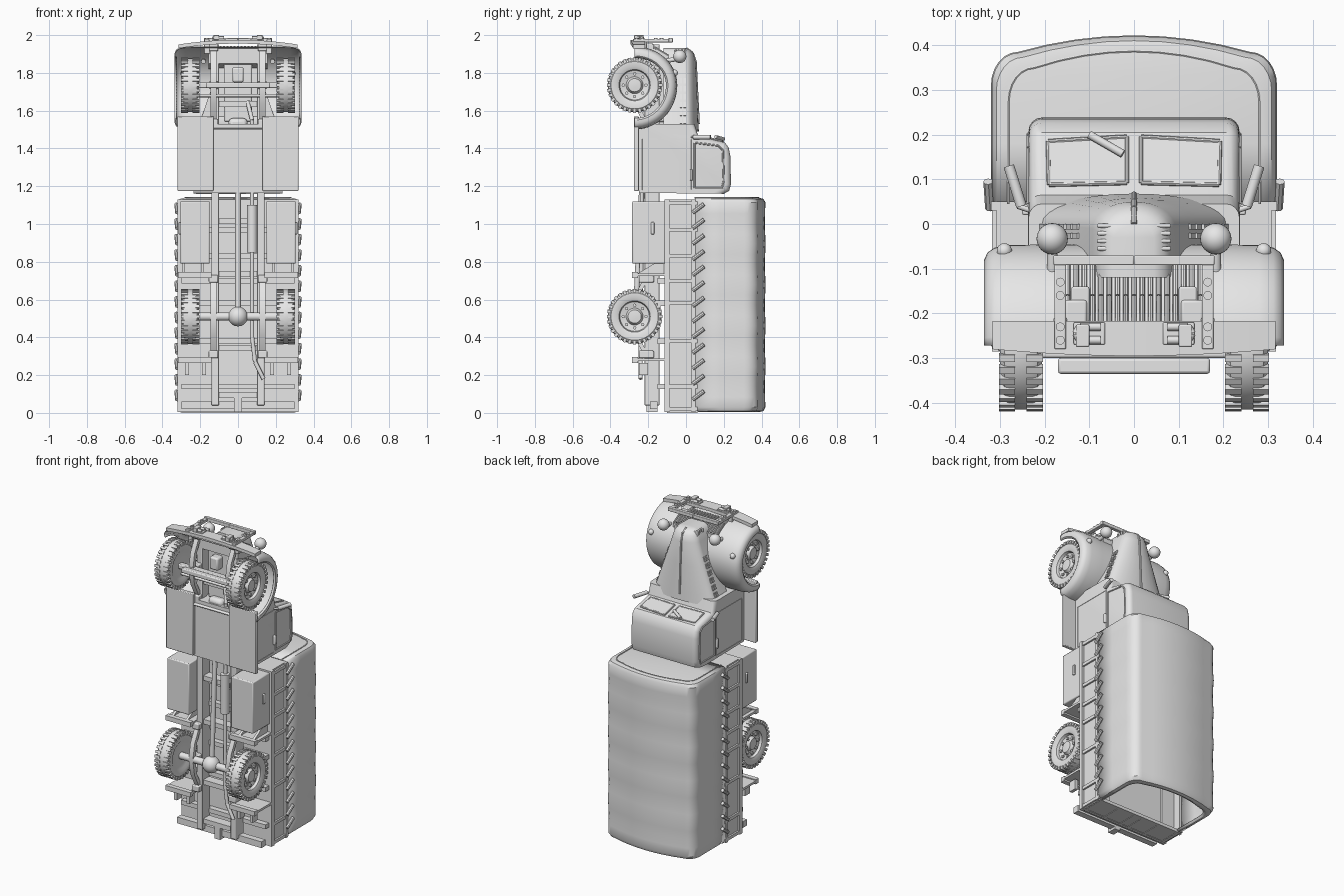
import bpy, bmesh, math
from mathutils import Vector, Matrix

cube = bpy.data.objects.get("Cube")
if cube:
    bpy.data.objects.remove(cube)

grey = bpy.data.materials.new("plain grey")
grey.use_nodes = True
grey.diffuse_color = (0.8, 0.8, 0.8, 1)
grey.node_tree.nodes["Principled BSDF"].inputs["Base Color"].default_value = grey.diffuse_color


def finish(name, bm, mirror=False, bevel=0, solid=0):
    bmesh.ops.recalc_face_normals(bm, faces=bm.faces)
    mesh = bpy.data.meshes.new(name)
    bm.to_mesh(mesh)
    bm.free()
    mesh.materials.append(grey)
    for p in mesh.polygons:
        p.use_smooth = True
    mesh.set_sharp_from_angle(angle=math.radians(35))
    ob = bpy.data.objects.new(name, mesh)
    bpy.context.collection.objects.link(ob)
    if solid:
        ob.modifiers.new("thickness", "SOLIDIFY").thickness = solid
    if bevel:
        b = ob.modifiers.new("bevel", "BEVEL")
        b.width, b.segments = bevel, 2
    if mirror:
        ob.modifiers.new("mirror", "MIRROR")
    return ob


def add_box(bm, x, y, z, turn=None):
    mid = Vector([(a[0] + a[1]) / 2 for a in (x, y, z)])
    size = [abs(a[1] - a[0]) for a in (x, y, z)] + [1]
    m = Matrix.Translation(mid) @ Matrix.Diagonal(size)
    bmesh.ops.create_cube(bm, size=1, matrix=turn @ m if turn else m)


def boxes(name, items, **kw):
    bm = bmesh.new()
    for it in items:
        add_box(bm, *it)
    return finish(name, bm, **kw)


def add_rod(bm, a, b, r, r2=None, sides=12):
    a, b = Vector(a), Vector(b)
    m = Matrix.Translation((a + b) / 2) @ (b - a).to_track_quat("Z", "Y").to_matrix().to_4x4()
    bmesh.ops.create_cone(bm, cap_ends=True, segments=sides, radius1=r,
                          radius2=r if r2 is None else r2, depth=(b - a).length, matrix=m)


def rods(name, paths, r, closed=False, sides=12, **kw):
    bm = bmesh.new()
    for p in paths:
        ends = p[1:] + (p[:1] if closed else [])
        for a, b in zip(p, ends):
            add_rod(bm, a, b, r, sides=sides)
    return finish(name, bm, **kw)


def loft(name, rings, closed=True, caps=(True, True), **kw):
    bm = bmesh.new()
    rows = [[bm.verts.new(p) for p in ring] for ring in rings]
    n = len(rows[0])
    for a, b in zip(rows, rows[1:]):
        for i in range(n if closed else n - 1):
            j = (i + 1) % n
            bm.faces.new((a[i], a[j], b[j], b[i]))
    for row, cap in zip((rows[0], rows[-1]), caps):
        if cap:
            bm.faces.new(row)
    return finish(name, bm, **kw)


def prism(name, outline, x0, x1, **kw):
    return loft(name, [[(x, y, z) for y, z in outline] for x in (x0, x1)], **kw)


def ball(name, centre, r, **kw):
    bm = bmesh.new()
    bmesh.ops.create_uvsphere(bm, u_segments=24, v_segments=14, radius=r,
                              matrix=Matrix.Translation(centre))
    return finish(name, bm, **kw)


# Canvas cover: arched section, sagging slightly between the hoops
def cover_ring(z, off):
    w, top = 0.32 - off, 0.385 - off
    half = [(w, 0.05), (w, 0.18), (w, top - 0.075)]
    for i in range(1, 7):
        a = math.radians(15 * i)
        half.append((w - 0.06 + 0.06 * math.cos(a), top - 0.075 + 0.075 * math.sin(a)))
    for k in (0.75, 0.5, 0.25, 0):
        half.append(((w - 0.06) * k, top + 0.037 * (1 - k * k)))
    return [(x, y, z) for x, y in half] + [(-x, y, z) for x, y in half[-2::-1]]


stations = [(0.012, 0.045), (0.005, 0.03), (0.01, 0.012), (0.03, 0.002)]
for i in range(1, 20):
    stations.append((0.03 + i * 0.054, 0.004 * abs(math.sin(math.pi * i / 4))))
stations += [(1.115, 0.002), (1.133, 0.012), (1.138, 0.03)]
loft("canvas_cover", [cover_ring(z, o) for z, o in stations], closed=False,
     caps=(False, True), solid=0.008)
rods("cover_front_seam", [[(x * 0.97, y - 0.005, 1.139) for x, y, z in cover_ring(0, 0.03)]], 0.003, sides=6)

# Cargo bed
boxes("bed_floor", [((-0.31, 0.31), (-0.115, -0.09), (0.005, 1.13))])
boxes("bed_ends", [((-0.305, 0.305), (-0.1, 0.06), z) for z in ((0.003, 0.02), (1.112, 1.13))])
boxes("bed_sides", [((0.292, 0.307), (-0.1, 0.065), (0.005, 1.13))], mirror=True)
ribs = [0.02, 0.14, 0.38, 0.58, 0.7, 0.83, 0.97, 1.11]
boxes("bed_ribs", [((0.305, 0.318), (-0.115, 0.06), (z - 0.01, z + 0.01)) for z in ribs]
      + [((0.305, 0.32), y, (0.005, 1.13)) for y in ((-0.115, -0.088), (0.03, 0.05))], mirror=True)
boxes("tailgate_ribs", [((x - 0.01, x + 0.01), (-0.1, 0.06), (0, 0.01)) for x in (0.03, 0.15, 0.29)]
      + [((0, 0.3), y, (0, 0.01)) for y in ((-0.1, -0.08), (0.04, 0.06))], mirror=True)
rods("cover_hooks", [[(0.322, 0.035, 0.07 + 0.0825 * i), (0.326, 0.095, 0.115 + 0.0825 * i)]
                     for i in range(13)], 0.011, sides=8, mirror=True)
boxes("bed_sills", [((-0.3, 0.3), (-0.15, -0.11), (z - 0.014, z + 0.014)) for z in ribs[1:-1]])
boxes("bed_benches", [((0.2, 0.295), (0.0, 0.015), (0.03, 1.1))], mirror=True)

# Tool boxes, mud guards and rear lamps
boxes("tool_box", [((0.15, 0.305), (-0.285, -0.11), (0.79, 1.12))], bevel=0.006, mirror=True)
boxes("tool_box_handle", [((0.3, 0.314), (-0.185, -0.168), (0.945, 1.01))], bevel=0.004, mirror=True)
boxes("mud_guards", [((0.14, 0.318), (-0.27, -0.11), (z, z + 0.014)) for z in (0.275, 0.725)]
      + [((0.14, 0.318), (-0.285, -0.255), (z, z + 0.03)) for z in (0.265, 0.715)], mirror=True)
for x in (0.18, 0.28):
    prism("guard_bracket", [(-0.26, 0.735), (-0.12, 0.735), (-0.12, 0.82)], x, x + 0.015, mirror=True)
boxes("rear_lamps", [((x, x + 0.02), (-0.25, -0.2), (0.2, 0.265)) for x in (0.17, 0.26)], mirror=True)

# Chassis frame with cross members and leaf springs
boxes("frame_rails", [((0.1, 0.14), (-0.22, -0.14), (0.04, 1.95))], bevel=0.004, mirror=True)
boxes("cross_members", [((-0.12, 0.12), (-0.21, -0.15), (z, z + 0.03))
                        for z in (0.08, 0.33, 0.72, 1.0, 1.28, 1.62, 1.88)])
boxes("rear_bumper", [((-0.3, 0.3), (-0.19, -0.15), (0.02, 0.06)),
                      ((-0.02, 0.02), (-0.21, -0.15), (0.005, 0.1))])
for axle in (0.51, 1.735):
    arc = [(-0.2 - 0.07 * (1 - k * k), axle + 0.2 * k) for k in (-1, -0.5, 0, 0.5, 1)]
    prism("leaf_spring", arc + [(y - 0.025, z) for y, z in arc[::-1]], 0.115, 0.145, mirror=True)
    boxes("spring_shackles", [((0.105, 0.155), (-0.25, -0.17), (axle + d - 0.02, axle + d + 0.02))
                              for d in (-0.2, 0, 0.2)], bevel=0.006, mirror=True)
rods("rear_axle", [[(-0.22, -0.272, 0.51), (0.22, -0.272, 0.51)]], 0.022)
ball("differential", (0, -0.272, 0.51), 0.052)
boxes("front_axle", [((-0.17, 0.17), (-0.335, -0.3), (1.72, 1.75)),
                     ((-0.22, 0.22), (-0.3, -0.26), (1.72, 1.75))], bevel=0.006)
rods("tie_rod", [[(-0.21, -0.27, 1.68), (0.21, -0.27, 1.68)]], 0.009)
rods("drive_shaft", [[(0, -0.265, 0.55), (0, -0.22, 1.46)]], 0.015)
rods("exhaust_pipe", [[(0.05, -0.2, 1.65), (0.075, -0.23, 1.55), (0.075, -0.24, 0.4),
                       (0.09, -0.24, 0.27), (0.135, -0.24, 0.18)]], 0.011)
rods("muffler", [[(0.075, -0.24, 0.85), (0.075, -0.24, 1.1)]], 0.027, sides=16)
boxes("gearbox", [((-0.05, 0.05), (-0.24, -0.1), (1.46, 1.56))], bevel=0.02)
boxes("engine", [((-0.075, 0.075), (-0.2, -0.05), (1.54, 1.86)),
                 ((-0.03, 0.03), (-0.25, -0.18), (1.75, 1.83))], bevel=0.01)

# Wheels: turned tyre and rim, block tread, bolts
profile = [(0.215, 0.04), (0.215, 0.085), (0.206, 0.1), (0.206, 0.125), (0.216, 0.139), (0.228, 0.143),
           (0.278, 0.143), (0.29, 0.139), (0.3, 0.125), (0.3, 0.1), (0.293, 0.083), (0.277, 0.078),
           (0.27, 0.045), (0.288, 0.035), (0.29, 0.012)]
for label, axle in (("rear", 0.51), ("front", 1.735)):
    hub = Vector((0, -0.272, axle))
    rings = []
    for x, r in profile:
        rings.append([hub + Vector((x, r * math.cos(math.tau * i / 40), r * math.sin(math.tau * i / 40)))
                      for i in range(40)])
    loft(label + "_wheel", rings, mirror=True)
    bm = bmesh.new()
    for i in range(32):
        turn = Matrix.Translation(hub) @ Matrix.Rotation(math.tau * i / 32, 4, "X")
        for x in ((0.204, 0.24), (0.266, 0.302)):
            add_box(bm, x, (-0.008, 0.008), (0.127, 0.147), turn)
        if i % 4 == 0:
            add_rod(bm, turn @ Vector((0.27, 0, 0.06)), turn @ Vector((0.284, 0, 0.06)), 0.009, sides=8)
    finish(label + "_tread_and_bolts", bm, mirror=True)

# Cab with rounded outline
cab = prism("cab", [(-0.25, 1.165), (0.2, 1.16), (0.228, 1.175), (0.238, 1.21), (0.235, 1.36), (0.226, 1.405),
                    (0.205, 1.432), (0.065, 1.465), (0.045, 1.53), (-0.25, 1.53)], -0.236, 0.236)
bm = bmesh.new()
bm.from_mesh(cab.data)
rim = [e for e in bm.edges if abs(e.verts[0].co.x - e.verts[1].co.x) < 0.001
       and min(v.co.y for v in e.verts) > 0]
bmesh.ops.bevel(bm, geom=rim, offset=0.03, segments=4, profile=0.5, affect="EDGES", clamp_overlap=True)
bm.to_mesh(cab.data)
bm.free()
for p in cab.data.polygons:
    p.use_smooth = True
cab.data.set_sharp_from_angle(angle=math.radians(35))

# Windows, doors and cab fittings
pane = [(x, y, 1.484 - y * 0.236) for x, y in ((0.016, 0.092), (0.19, 0.088), (0.192, 0.185), (0.016, 0.195))]
loft("windscreen_pane", [[(x, y, z + d) for x, y, z in pane] for d in (-0.004, 0.003)], mirror=True)
rods("windscreen_frame", [pane], 0.005, closed=True, sides=8, mirror=True)
door_glass = [(0.236, y, z) for y, z in ((0.045, 1.19), (0.19, 1.19), (0.2, 1.23), (0.195, 1.39), (0.17, 1.415),
                                         (0.045, 1.43))]
rods("door_window_frame", [door_glass], 0.005, closed=True, sides=8, mirror=True)
door = [(0.235, y, z) for y, z in ((-0.23, 1.18), (0.03, 1.18), (0.03, 1.45), (-0.23, 1.45))]
rods("door_seam", [door], 0.003, closed=True, sides=6, mirror=True)
boxes("door_handle", [((0.23, 0.25), (0.02, 0.035), (1.23, 1.29))], bevel=0.004, mirror=True)
rods("wiper", [[(-0.1, 0.2, 1.45), (-0.025, 0.157, 1.462)]], 0.009)
rods("mirror_arm", [[(0.23, 0.03, 1.46), (0.26, 0.04, 1.46)]], 0.006, mirror=True)
rods("side_mirror", [[(0.252, 0.04, 1.46), (0.28, 0.13, 1.46)]], 0.012, mirror=True)
boxes("running_board", [((0.13, 0.32), (-0.275, -0.25), (1.175, 1.57))], bevel=0.004, mirror=True)

# Tapered bonnet with rounded nose, louvres and nose trim
def bonnet_ring(z, w, side, top):
    arch = [(w * math.cos(math.pi * i / 16), side + (top - side) * math.sin(math.pi * i / 16)) for i in range(17)]
    return [(x, y, z) for x, y in [(w, -0.12)] + arch + [(-w, -0.12)]]


loft("bonnet", [bonnet_ring(*s) for s in ((1.49, 0.222, 0.0, 0.068), (1.55, 0.198, 0.0, 0.065),
                (1.72, 0.14, -0.005, 0.058), (1.86, 0.093, -0.01, 0.05), (1.9, 0.082, -0.015, 0.04),
                (1.922, 0.068, -0.02, 0.02), (1.932, 0.045, -0.03, -0.005))])
rods("bonnet_ridge", [[(0, 0.066, 1.53), (0, 0.05, 1.86), (0, 0.035, 1.905), (0, 0.0, 1.93)]], 0.007, sides=8)
boxes("nose_bars", [((-0.083, 0.083), (y, y + 0.01), (1.86, 1.925)) for y in (-0.06, -0.043, -0.026, -0.009)],
      bevel=0.004)
lean = Matrix.Translation((0.173, 0, 1.625)) @ Matrix.Rotation(-0.335, 4, "Y")
boxes("bonnet_louvres", [((-0.006, 0.006), (y, y + 0.012), (z, z + 0.03), lean)
                         for y in (-0.032, -0.012) for z in (-0.1, -0.055, -0.01, 0.035, 0.08, 0.125)], mirror=True)

# Front wings: one arched shell with rounded shoulders
shoulder = [(0.328, 0.06), (0.335, 0.05), (0.335, 0.034), (0.328, 0.018), (0.312, 0.007), (0.28, 0.001), (0.2, 0)]
across = shoulder + [(-x, o) for x, o in shoulder[::-1]]
rows = []
for i in range(33):
    a = math.pi * i / 32
    c, s = math.cos(a), math.sin(a)
    r = 0.226 * s * s + (0.205 if c > 0 else 0.235) * c * c
    rows.append([(x, -0.272 + (r - o) * s, 1.735 + (r - o) * c) for x, o in across])
loft("front_wings", rows, closed=False, caps=(False, False), solid=0.006)

# Lamps
ball("headlamp", (0.183, -0.033, 1.887), 0.035, mirror=True)
rods("headlamp_stem", [[(0.183, -0.13, 1.86), (0.183, -0.04, 1.875)]], 0.012, mirror=True)
ball("marker_lamp", (0.29, -0.06, 1.8), 0.017, mirror=True)

# Grille, guard and bumper
prism("grille_panel", [(-0.22, 1.85), (-0.22, 1.93), (-0.16, 1.925), (-0.09, 1.885), (-0.09, 1.82)], -0.155, 0.155)
rods("grille_bars", [[(0.0185 * i, -0.22, 1.937), (0.0185 * i, -0.16, 1.93), (0.0185 * i, -0.092, 1.89)]
                     for i in range(-8, 9)], 0.006, sides=8)
boxes("guard_frame", [((0.152, 0.178), (-0.28, -0.085), (1.962, 1.98)), ((0, 0.18), (-0.092, -0.07), (1.962, 1.985)),
                      ((0.15, 0.18), (-0.25, -0.21), (1.9, 1.965))], bevel=0.003, mirror=True)
rods("guard_bolts", [[(0.165, y, 1.97), (0.165, y, 1.986)] for y in (-0.13, -0.16, -0.23, -0.26)], 0.01, mirror=True)
bumper = []
for i in range(-8, 9):
    k, z = i / 8, 1.965 - 0.025 * (i / 8) ** 2
    low = -0.295 + 0.015 * k * k
    bumper.append([(0.316 * k, y, z + d) for y, d in ((low, -0.01), (-0.217, -0.01), (-0.217, 0.01), (low, 0.01))])
loft("front_bumper", bumper)
rods("tow_hooks", [[(0.075, -0.23, 1.985), (0.12, -0.23, 1.985), (0.13, -0.245, 1.985), (0.12, -0.26, 1.985),
                    (0.075, -0.26, 1.985)]], 0.009, mirror=True)
boxes("tow_hook_plates", [((0.065, 0.135), (-0.27, -0.22), (1.955, 1.98)),
                          ((0.1, 0.13), (-0.275, -0.225), (1.975, 2.0))], bevel=0.003, mirror=True)
